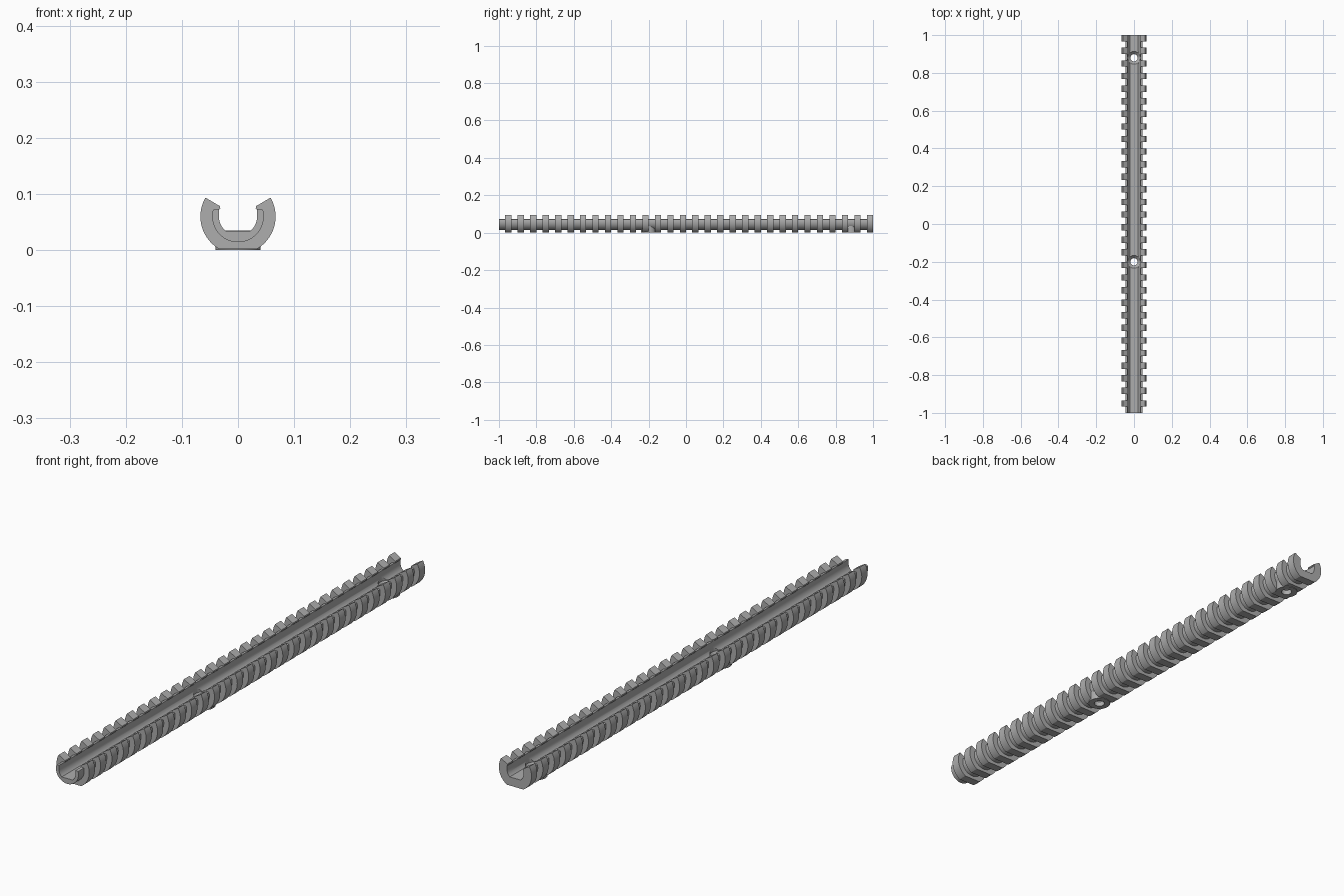
import bpy, bmesh
from math import sin, cos, pi, radians, asin, acos

if "Cube" in bpy.data.objects:
    bpy.data.objects.remove(bpy.data.objects["Cube"])

grey = bpy.data.materials.new("plain grey")
grey.use_nodes = True
colour = (0.42, 0.42, 0.42, 1)
grey.diffuse_color = colour
grey.node_tree.nodes["Principled BSDF"].inputs["Base Color"].default_value = colour

AXIS = 0.06          # height of the tube's axis
FLOOR = 0.034        # height of the channel floor
HOLES = (-0.2, 0.88)  # screw positions along the rail
COUNT = 30
PITCH = 2 / COUNT


def arc(radius, start, end, steps):
    """Points on a circle about the tube's axis, angles in degrees."""
    angles = [radians(start + (end - start) * i / steps) for i in range(steps + 1)]
    return [(radius * cos(a), AXIS + radius * sin(a)) for a in angles]


def mirrored(half):
    """Close a right-hand outline with its mirror image."""
    return half + [(-x, z) for x, z in reversed(half) if abs(x) > 1e-6]


def prism(bm, outline, y0, y1):
    front = bm.faces.new([bm.verts.new((x, y0, z)) for x, z in outline])
    out = bmesh.ops.extrude_face_region(bm, geom=[front])
    moved = [v for v in out["geom"] if isinstance(v, bmesh.types.BMVert)]
    bmesh.ops.translate(bm, verts=moved, vec=(0, y1 - y0, 0))


def lathe(bm, profile, y, steps=40):
    """Closed solid turned about a vertical line; profile runs bottom to top."""
    rings = [[bm.verts.new((r * cos(2 * pi * i / steps), y + r * sin(2 * pi * i / steps), z))
              for i in range(steps)] for r, z in profile]
    for low, high in zip(rings, rings[1:]):
        for i in range(steps):
            j = (i + 1) % steps
            bm.faces.new((low[i], low[j], high[j], high[i]))
    bm.faces.new(rings[0][::-1])
    bm.faces.new(rings[-1])


def finish(name, bm):
    bmesh.ops.recalc_face_normals(bm, faces=bm.faces)
    mesh = bpy.data.meshes.new(name)
    bm.to_mesh(mesh)
    bm.free()
    obj = bpy.data.objects.new(name, mesh)
    bpy.context.collection.objects.link(obj)
    mesh.materials.append(grey)
    return obj


# Rail: round-bottomed tube with an open, flat-floored channel
bm = bmesh.new()
floor_angle = -180 / pi * asin((AXIS - FLOOR) / 0.034)
inner = arc(0.034, floor_angle, 0, 10) + [(0.034, 0.073)]
outer = [(0.041, 0.073), (0.0445, 0.0715)] + arc(0.046, 10, -90, 24)
outer[-1] = (0, outer[-1][1])
prism(bm, mirrored(inner + outer), -1, 1)
rail = finish("rail", bm)

# Ridges: evenly spaced ribs hugging the rail, flattened underneath
bm = bmesh.new()
flat_angle = -180 / pi * asin((AXIS - 0.002) / 0.067)
tip = [(0.04, 0.068), (0.034, 0.0715), (0.0315, 0.0745), (0.0325, 0.0785)]
half = arc(0.04, -90, 0, 16) + tip + arc(0.067, 30, flat_angle, 24)
half[0] = (0, half[0][1])
outline = half + [(-x, z) for x, z in reversed(half[1:])]
for i in range(COUNT):
    y = -1 + PITCH * (i + 0.5)
    prism(bm, outline, y, y + PITCH / 2)
ridges = finish("ridges", bm)

# Bosses: round feet under the screw holes
bm = bmesh.new()
for y in HOLES:
    lathe(bm, [(0.04, 0), (0.04, 0.035)], y)
bosses = finish("screw_bosses", bm)

# Cutter: countersunk screw holes
bm = bmesh.new()
for y in HOLES:
    lathe(bm, [(0.019, -0.02), (0.019, 0.018), (0.034, FLOOR), (0.034, 0.12)], y)
cutter = finish("screw_hole_cutter", bm)
cutter.hide_render = True

for obj in (rail, ridges, bosses):
    bpy.ops.object.select_all(action='DESELECT')
    obj.select_set(True)
    bpy.context.view_layer.objects.active = obj
    cut = obj.modifiers.new("screw holes", 'BOOLEAN')
    cut.operation = 'DIFFERENCE'
    cut.solver = 'EXACT'
    cut.object = cutter
    bpy.ops.object.modifier_apply(modifier=cut.name)
    bpy.ops.object.shade_smooth_by_angle(angle=radians(30))

bpy.data.objects.remove(cutter)
